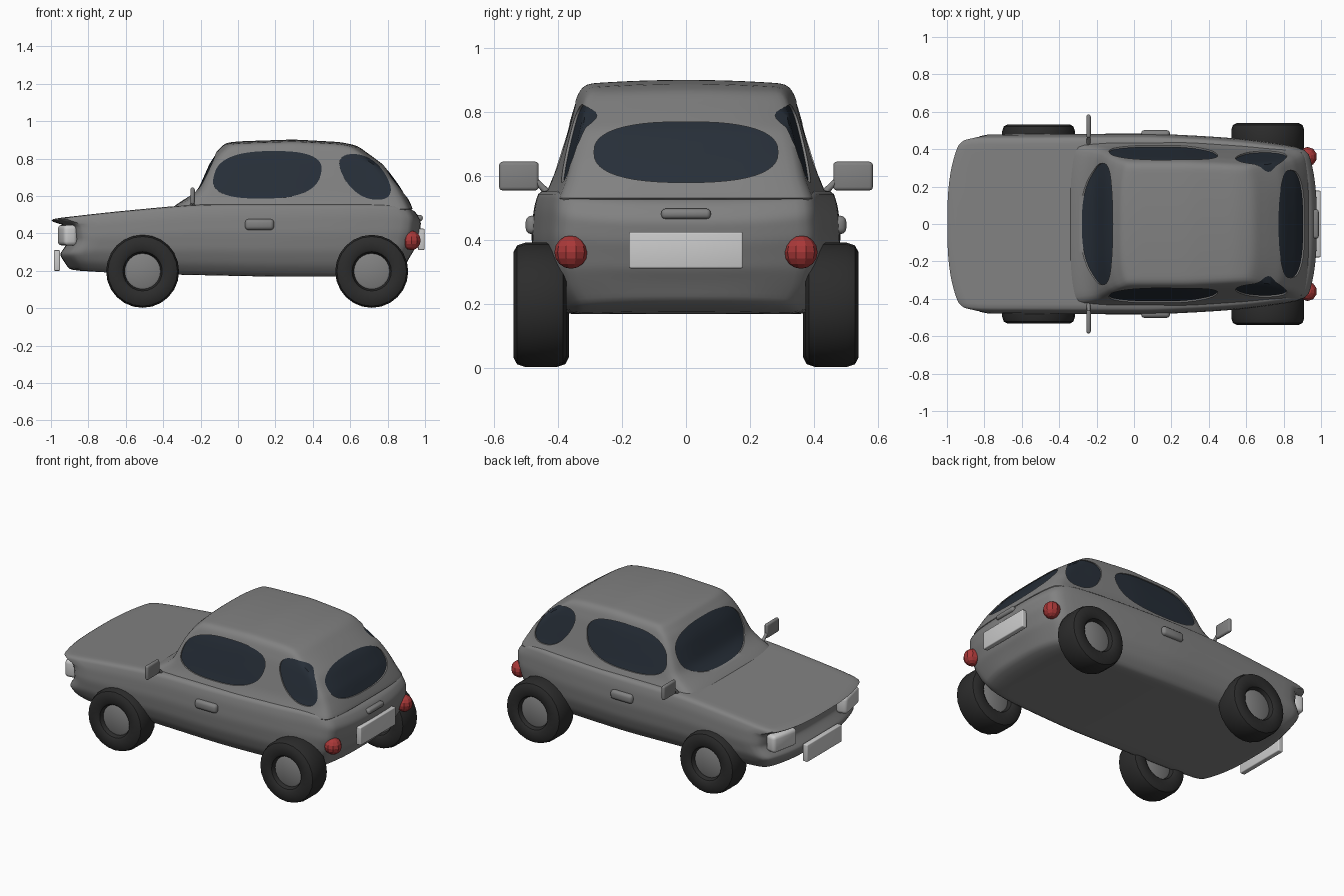
import bpy, bmesh, math
from mathutils import Matrix, Vector
from mathutils.bvhtree import BVHTree

if "Cube" in bpy.data.objects:
    bpy.data.objects.remove(bpy.data.objects["Cube"])


def material(name, rgb):
    m = bpy.data.materials.new(name)
    m.diffuse_color = (*rgb, 1)
    m.use_nodes = True
    m.node_tree.nodes["Principled BSDF"].inputs["Base Color"].default_value = m.diffuse_color
    return m


PAINT = material("paint", (0.22, 0.22, 0.22))
GLASS = material("glass", (0.02, 0.028, 0.04))
RUBBER = material("rubber", (0.025, 0.025, 0.025))
RED = material("red", (0.4, 0.04, 0.04))


def make(name, bm, mat=None):
    bmesh.ops.recalc_face_normals(bm, faces=bm.faces)
    me = bpy.data.meshes.new(name)
    bm.to_mesh(me)
    bm.free()
    ob = bpy.data.objects.new(name, me)
    bpy.context.collection.objects.link(ob)
    if mat:
        me.materials.append(mat)
    return ob


def activate(ob):
    bpy.ops.object.select_all(action='DESELECT')
    ob.select_set(True)
    bpy.context.view_layer.objects.active = ob


def apply_all(ob):
    activate(ob)
    for m in list(ob.modifiers):
        bpy.ops.object.modifier_apply(modifier=m.name)


def smooth(ob, angle=35):
    activate(ob)
    bpy.ops.object.shade_smooth_by_angle(angle=math.radians(angle))
    return ob


def interp(table, x):
    if x <= table[0][0]:
        return table[0][1]
    for (x0, y0), (x1, y1) in zip(table, table[1:]):
        if x <= x1:
            return y0 + (y1 - y0) * (x - x0) / (x1 - x0)
    return table[-1][1]


def shaped_block(name, mapping):
    """Finely divided cube, bent by mapping(a, t, c) and smoothed."""
    bm = bmesh.new()
    bmesh.ops.create_cube(bm, size=2)
    bmesh.ops.subdivide_edges(bm, edges=bm.edges[:], cuts=15, use_grid_fill=True)
    for v in bm.verts:
        v.co = mapping((v.co.x + 1) / 2, v.co.y, (v.co.z + 1) / 2)
    ob = make(name, bm, PAINT)
    ob.modifiers.new("smooth", 'SUBSURF').levels = 1
    apply_all(ob)
    return ob


# Lower body
NOSE = [(0, -.90), (.3, -.955), (.42, -.93), (.55, -.905), (.85, -.92), (.94, -.995), (1, -1.01)]
TAIL = [(0, .88), (.3, .94), (.6, .97), (.85, .98), (1, .94)]
TOP = [(-1, .477), (-.7, .512), (-.35, .545), (-.2, .556), (.85, .556), (.93, .535), (1, .5)]
BOTTOM = [(-.9, .203), (-.6, .185), (.2, .168), (.75, .168), (.92, .21)]
PLAN = [(-1, .46), (-.9, .48), (.1, .485), (.4, .47), (.6, .455), (.85, .42), (1, .39)]
SIDE = [(0, .80), (.15, .91), (.35, .975), (.6, 1), (.85, .985), (1, .95)]


def body_map(a, t, c):
    x0 = interp(NOSE, c) + .07 * abs(t) ** 3
    x1 = interp(TAIL, c) - .05 * abs(t) ** 3
    x = x0 + (x1 - x0) * a
    z = interp(BOTTOM, x) + (interp(TOP, x) - interp(BOTTOM, x)) * c
    return Vector((x, t * interp(PLAN, x) * interp(SIDE, c), z))


smooth(shaped_block("body", body_map), 40)

# Cabin
SCREEN = [(.52, -.37), (.56, -.325), (.6, -.26), (.64, -.22), (.78, -.16), (.85, -.115), (.88, -.07)]
BACK = [(.52, .94), (.58, .915), (.66, .875), (.77, .80), (.86, .69), (.89, .64)]
ROOF = [(-.1, .88), (0, .892), (.3, .902), (.55, .888), (.68, .86)]
WIDTH = [(.52, .45), (.56, .432), (.6, .415), (.7, .388), (.8, .36), (.87, .333), (.9, .305)]
TAPER = [(-.3, .96), (-.15, 1), (.3, 1), (.6, .955), (.85, .90), (.95, .87)]


def cabin_map(a, t, c):
    zc = .52 + .37 * c
    x0 = interp(SCREEN, zc) + .03 * t ** 4
    x1 = interp(BACK, zc) - .03 * t ** 4
    x = x0 + (x1 - x0) * a
    z = .52 + (interp(ROOF, x) - .52) * c - .012 * t * t * c
    return Vector((x, t * interp(WIDTH, zc) * interp(TAPER, x), z))


cabin = shaped_block("cabin", cabin_map)
bvh = BVHTree.FromPolygons([v.co.copy() for v in cabin.data.vertices],
                           [tuple(p.vertices) for p in cabin.data.polygons])


def window_slab(name, out, centre, half, power, skew, near, far, mat=None):
    """Rounded patch projected on the cabin and thickened along 'out'."""
    N, R = 48, 6
    out = Vector(out)
    reach = .36 if out.y else (.85 if out.x > 0 else .2)
    bm = bmesh.new()

    def point(r, k):
        ang = 2 * math.pi * k / N
        cs, sn = math.cos(ang), math.sin(ang)
        u = r * math.copysign(abs(cs) ** (2 / power), cs)
        v = r * math.copysign(abs(sn) ** (2 / power), sn)
        h, z = centre[0] + half[0] * u + skew * v, centre[1] + half[1] * v
        start = Vector((h, 0, z)) if out.y else Vector((0, h, z))
        hit = bvh.ray_cast(start + out * 2, -out)[0]
        return hit if hit else bvh.find_nearest(start + out * reach)[0]

    pts = [[point(i / R, k) for k in range(N)] for i in range(1, R + 1)]
    mid = point(0, 0)
    rims = []
    for d in (near, far):
        hub = bm.verts.new(mid + out * d)
        rings = [[bm.verts.new(p + out * d) for p in ring] for ring in pts]
        for k in range(N):
            j = (k + 1) % N
            bm.faces.new((hub, rings[0][k], rings[0][j]))
            for r0, r1 in zip(rings, rings[1:]):
                bm.faces.new((r0[k], r1[k], r1[j], r0[j]))
        rims.append(rings[-1])
    for k in range(N):
        j = (k + 1) % N
        bm.faces.new((rims[0][k], rims[0][j], rims[1][j], rims[1][k]))
    return make(name, bm, mat)


# Windows, each set in a shallow recess
WINDOWS = [("windscreen", (-1, 0, 0), (0, .71), (.325, .128), 2.6, 0),
           ("rear_window", (1, 0, 0), (0, .675), (.288, .095), 2.5, 0)]
for s, label in ((-1, "left"), (1, "right")):
    WINDOWS += [(label + "_front_window", (0, s, 0), (.157, .713), (.285, .127), 2.6, .035),
                (label + "_quarter_window", (0, s, 0), (.68, .702), (.115, .122), 2.3, -.065)]
cutters = []
for name, out, centre, half, power, skew in WINDOWS:
    smooth(window_slab(name, out, centre, half, power, skew, -.04, -.008, GLASS))
    cutter = window_slab(name + "_cutter", out, centre, half, power, skew, -.014, .05)
    cutter.hide_render = True
    cutters.append(cutter)
    cut = cabin.modifiers.new("recess", 'BOOLEAN')
    cut.operation, cut.solver, cut.object = 'DIFFERENCE', 'EXACT', cutter
apply_all(cabin)
smooth(cabin)
for cutter in cutters:
    bpy.data.objects.remove(cutter)


def block(name, loc, size, bevel, mat=None, turn=0):
    bm = bmesh.new()
    bmesh.ops.create_cube(bm, size=1, matrix=Matrix.Translation(loc) @ Matrix.Rotation(turn, 4, 'Z')
                          @ Matrix.Diagonal((*size, 1)))
    ob = make(name, bm, mat)
    b = ob.modifiers.new("round", 'BEVEL')
    b.width, b.segments = bevel, 3
    apply_all(ob)
    return smooth(ob)


def lathe(name, loc, profile, mat=None, closed=False):
    """Turn a (radius, y) profile about the y axis."""
    bm = bmesh.new()
    vs = [bm.verts.new((r, y, 0)) for r, y in profile]
    es = [bm.edges.new(p) for p in zip(vs, vs[1:])]
    if closed:
        es.append(bm.edges.new((vs[-1], vs[0])))
    bmesh.ops.spin(bm, geom=vs + es, cent=(0, 0, 0), axis=(0, 1, 0),
                   angle=2 * math.pi, steps=24, use_merge=True)
    bmesh.ops.remove_doubles(bm, verts=bm.verts, dist=1e-5)
    bmesh.ops.translate(bm, verts=bm.verts, vec=loc)
    return smooth(make(name, bm, mat))


# Wheels
half_tyre = [(.095, .05), (.105, .074), (.12, .083), (.165, .083), (.186, .072), (.195, .045)]
tyre = half_tyre + [(r, -y) for r, y in reversed(half_tyre)]
hub = [(0, .056), (.085, .056), (.097, .05), (.097, -.05), (.085, -.056), (0, -.056)]
for s, label in ((-1, "left"), (1, "right")):
    for end, x, y in (("front", -.51, .45), ("rear", .715, .457)):
        lathe(f"{label}_{end}_tyre", (x, s * y, .197), tyre, RUBBER, True)
        lathe(f"{label}_{end}_hub", (x, s * y, .197), hub, PAINT)
    # Lamps and door handles
    block(label + "_headlight", (-.912, s * .335, .39), (.075, .19, .11), .022, None, s * -.2)
    bm = bmesh.new()
    bmesh.ops.create_uvsphere(bm, u_segments=10, v_segments=8, radius=.052,
                              matrix=Matrix.Translation((.927, s * .36, .362)))
    smooth(make(label + "_tail_light", bm, RED), 20)
    block(label + "_door_handle", (.115, s * .482, .447), (.155, .04, .058), .019, PAINT)
    # Mirrors and stalks
    block(label + "_mirror", (-.243, s * .523, .6), (.024, .124, .09), .011, PAINT)
    a, e = Vector((-.243, s * .42, .535)), Vector((-.243, s * .475, .59))
    bm = bmesh.new()
    bmesh.ops.create_cone(bm, cap_ends=True, segments=12, radius1=.011, radius2=.009, depth=(e - a).length,
                          matrix=Matrix.Translation((a + e) / 2) @ (e - a).to_track_quat('Z', 'Y').to_matrix().to_4x4())
    smooth(make(label + "_mirror_stalk", bm, PAINT))

# Plates and boot handle
block("front_plate", (-.968, 0, .255), (.034, .35, .11), .006)
block("rear_plate", (.98, 0, .368), (.034, .356, .114), .006)
block("boot_handle", (.968, 0, .482), (.04, .155, .032), .013, PAINT)
